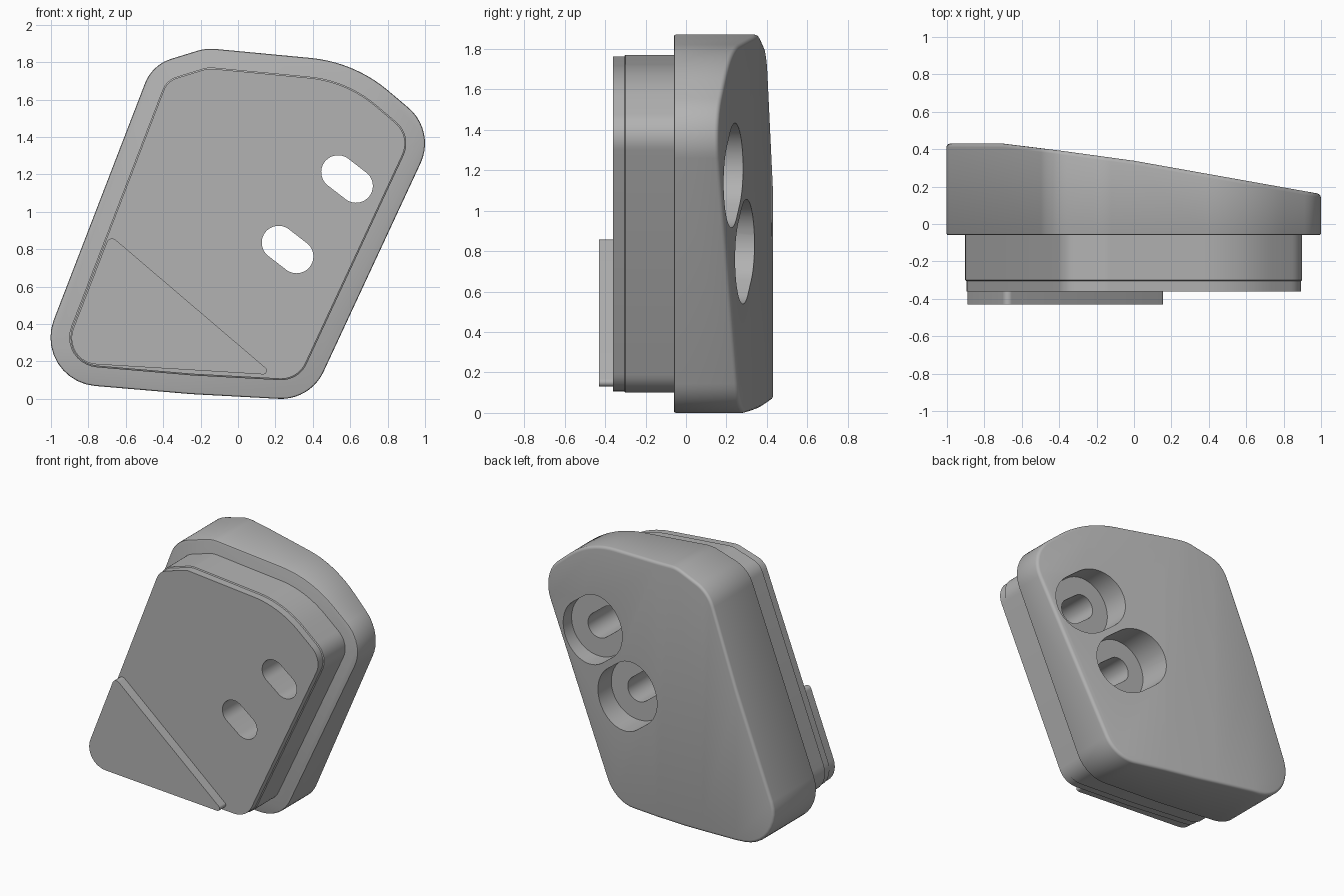
import bpy, bmesh
from math import pi, cos, sin, tan, atan2
from mathutils import Vector

cube = bpy.data.objects.get("Cube")
if cube:
    bpy.data.objects.remove(cube, do_unlink=True)

grey = bpy.data.materials.new("mid_grey")
grey.use_nodes = True
GREY = (0.45, 0.45, 0.45, 1)
grey.diffuse_color = GREY
grey.node_tree.nodes["Principled BSDF"].inputs["Base Color"].default_value = GREY


def rounded(corners, steps=10):
    """Clockwise (x, z, radius) corners -> outline with filleted corners."""
    pts = []
    for i, (x, z, r) in enumerate(corners):
        p = Vector((x, z))
        if not r:
            pts.append(p)
            continue
        a = (Vector(corners[i - 1][:2]) - p).normalized()
        b = (Vector(corners[(i + 1) % len(corners)][:2]) - p).normalized()
        half = a.angle(b) / 2
        centre = p + (a + b).normalized() * r / sin(half)
        start = p + a * r / tan(half) - centre
        turn = pi - 2 * half
        ang = atan2(start.y, start.x)
        for k in range(steps + 1):
            t = ang - turn * k / steps
            pts.append(centre + Vector((cos(t), sin(t))) * r)
    return pts


def inset(pts, d):
    """Move a clockwise outline inwards by d."""
    out = []
    for i, p in enumerate(pts):
        e1 = (p - pts[i - 1]).normalized()
        e2 = (pts[(i + 1) % len(pts)] - p).normalized()
        t = (e1 + e2).normalized()
        out.append(p + Vector((t.y, -t.x)) * d / max(t.dot(e1), 0.5))
    return out


def stadium(x, z, r, steps=20):
    """Slot outline, its length running down to the right."""
    half = Vector((0.048, -0.037))
    base = atan2(half.y, half.x)
    pts = []
    for side in (1, -1):
        for k in range(steps + 1):
            t = base + (pi / 2 if side > 0 else -pi / 2) - pi * k / steps
            pts.append(Vector((x, z)) + half * side + Vector((cos(t), sin(t))) * r)
    return pts


def loft(sections):
    """Capped solid through (outline, y) sections of equal point count."""
    bm = bmesh.new()
    rings = [[bm.verts.new((p.x, y, p.y)) for p in pts] for pts, y in sections]
    for r1, r2 in zip(rings, rings[1:]):
        for i in range(len(r1)):
            bm.faces.new((r1[i - 1], r1[i], r2[i], r2[i - 1]))
    bm.faces.new(rings[0])
    bm.faces.new(rings[-1])
    bmesh.ops.recalc_face_normals(bm, faces=bm.faces)
    return bm


def finish(bm, name):
    bmesh.ops.recalc_face_normals(bm, faces=bm.faces)
    me = bpy.data.meshes.new(name)
    bm.to_mesh(me)
    bm.free()
    ob = bpy.data.objects.new(name, me)
    bpy.context.collection.objects.link(ob)
    me.materials.append(grey)
    return ob


def activate(ob):
    bpy.ops.object.select_all(action='DESELECT')
    ob.select_set(True)
    bpy.context.view_layer.objects.active = ob


def cut(ob, cutter):
    cutter.hide_render = True
    mod = ob.modifiers.new("cut", 'BOOLEAN')
    mod.operation = 'DIFFERENCE'
    mod.solver = 'EXACT'
    mod.object = cutter
    activate(ob)
    bpy.ops.object.modifier_apply(modifier=mod.name)


# Main outline
OUTER = rounded([
    (-0.459, 1.786, 0.22), (-0.17, 1.875, 0.25), (0.623, 1.80, 0.75),
    (1.057, 1.433, 0.25), (0.386, -0.009, 0.25), (-0.25, 0.025, 0),
    (-1.11, 0.098, 0.26)])

# Body: extruded outline with the back sliced by sloping planes
bm = loft([(OUTER, -0.06), (OUTER, 0.43)])
back = [(-0.7, 0.43), (-0.4, 0.393), (0.0, 0.338), (1.0, 0.16)]
for (x1, y1), (x2, y2) in zip(back, back[1:]):
    res = bmesh.ops.bisect_plane(
        bm, geom=bm.verts[:] + bm.edges[:] + bm.faces[:], dist=1e-5,
        plane_co=(x1, y1, 0), plane_no=(y1 - y2, x2 - x1, 0), clear_outer=True)
    rim = [e for e in bm.edges if e.is_boundary]
    bmesh.ops.holes_fill(bm, edges=rim, sides=0)
bmesh.ops.recalc_face_normals(bm, faces=bm.faces)


def sharp_rim(front):
    return [e for e in bm.edges if len(e.link_faces) == 2
            and e.calc_face_angle(0) > 0.9
            and (e.verts[0].co.y < 0) == front]


for front, width, segs in ((True, 0.01, 2), (False, 0.03, 4)):
    bmesh.ops.bevel(bm, geom=sharp_rim(front), offset=width, segments=segs,
                    profile=0.5, affect='EDGES', clamp_overlap=True)
body = finish(bm, "body")

# Plug on the front, with a slightly stepped lip
INNER = inset(OUTER, 0.1)
LIP = inset(OUTER, 0.107)
plug = finish(loft([(INNER, -0.06), (INNER, -0.30), (LIP, -0.305), (LIP, -0.36)]), "front_plug")

# Raised triangular pad
pad = finish(loft([(rounded([(-0.686, 0.877, 0.03), (0.193, 0.127, 0.02),
                             (-0.95, 0.196, 0.14)]), y) for y in (-0.36, -0.43)]),
             "triangular_pad")

# Bolt slots right through, with wide recesses from the back
cutters = []
for x, z in ((0.583, 1.175), (0.265, 0.798)):
    slot = finish(loft([(stadium(x, z, 0.09), y) for y in (-0.6, 0.6)]), "slot_cutter")
    recess = finish(loft([(stadium(x, z, 0.222), y) for y in (0.09, 0.6)]), "recess_cutter")
    cut(body, slot)
    cut(body, recess)
    cut(plug, slot)
    cutters += [slot, recess]
for c in cutters:
    bpy.data.objects.remove(c, do_unlink=True)

for ob in (body, plug, pad):
    activate(ob)
    bpy.ops.object.shade_smooth_by_angle(angle=0.6)
